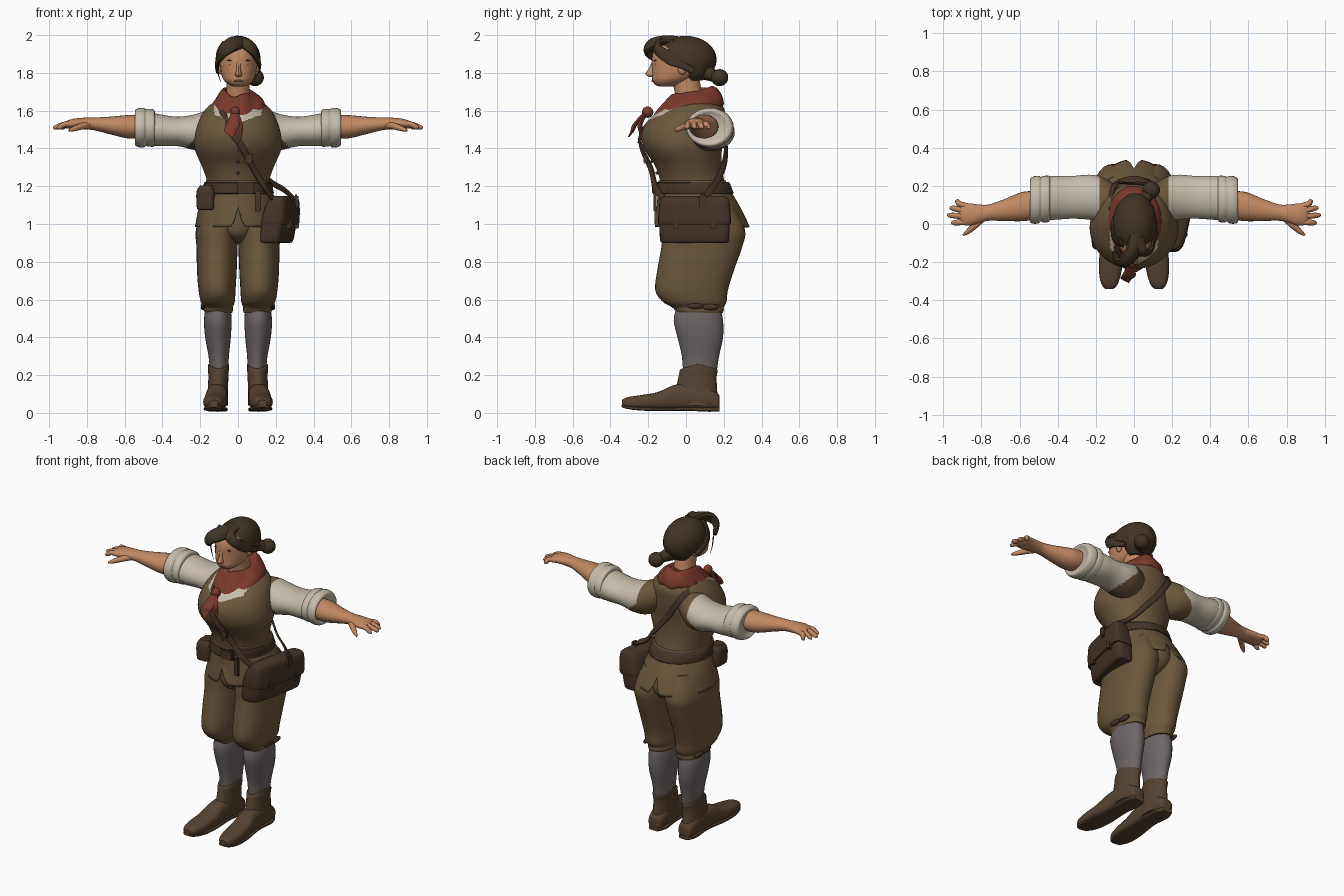
import bpy, bmesh, math
from mathutils import Vector

COLOURS = {
    "skin": (.54, .25, .125), "hair": (.053, .034, .018), "olive_cloth": (.15, .094, .043),
    "shirt_linen": (.56, .5, .4), "red_cloth": (.2, .042, .024), "stocking_grey": (.155, .132, .132),
    "boot_leather": (.094, .057, .032), "dark_leather": (.06, .035, .021), "lip": (.36, .14, .08)}
MATS = {}
for k, c in COLOURS.items():
    MATS[k] = bpy.data.materials.new(k)
    MATS[k].diffuse_color = (*c, 1)


def smooth_rows(rows, steps):
    """Catmull-Rom interpolation of rows of numbers."""
    out = []
    for i in range(len(rows) - 1):
        p = [rows[max(0, min(len(rows) - 1, i + d))] for d in (-1, 0, 1, 2)]
        for s in range(steps):
            t = s / steps
            out.append([.5 * (2 * b + (c - a) * t + (2 * a - 5 * b + 4 * c - d) * t * t
                              + (3 * b - a - 3 * c + d) * t ** 3) for a, b, c, d in zip(*p)])
    return out + [list(rows[-1])]


def skin_rings(name, rings, mats, rule=None, flip=1, caps=True):
    """Bridge rings of points into a closed surface."""
    bm = bmesh.new()
    vs = [[bm.verts.new((p[0] * flip, p[1], p[2])) for p in r] for r in rings]
    n = len(rings[0])
    for a, b in zip(vs, vs[1:]):
        for i in range(n):
            bm.faces.new((a[i], a[(i + 1) % n], b[(i + 1) % n], b[i]))
    if caps:
        bm.faces.new(vs[0])
        bm.faces.new(vs[-1])
    bmesh.ops.recalc_face_normals(bm, faces=bm.faces)
    if rule:
        for f in bm.faces:
            f.material_index = rule(f.calc_center_median())
    return finish(name, bm, mats)


def finish(name, bm, mats):
    me = bpy.data.meshes.new(name)
    bm.to_mesh(me)
    bm.free()
    for m in mats.split():
        me.materials.append(MATS[m])
    ob = bpy.data.objects.new(name, me)
    bpy.context.collection.objects.link(ob)
    return ob


def sup(a, e):
    c, s = math.cos(a), math.sin(a)
    return math.copysign(abs(c) ** (2 / e), c), math.copysign(abs(s) ** (2 / e), s)


def loft(name, axis, rows, mats, n=32, e=2, steps=4, rule=None, flip=1, warp=None, caps=True):
    """Rows are (position on axis, centre a, centre b, radius a, radius b)."""
    rings = []
    for t, a, b, ra, rb in smooth_rows(rows, steps):
        ring = []
        for i in range(n):
            c, s = sup(2 * math.pi * i / n, e)
            u, v = a + max(ra, .001) * c, b + max(rb, .001) * s
            p = {"z": (u, v, t), "x": (t, u, v), "y": (u, t, v)}[axis]
            ring.append(warp(*p) if warp else p)
        rings.append(ring)
    return skin_rings(name, rings, mats, rule, flip, caps)


def span(rows):
    """Turn (z, centre x, front y, back y, radius x) into loft rows."""
    return [(z, x, (f + b) / 2, rx, (b - f) / 2) for z, x, f, b, rx in rows]


def sweep(name, rows, mats, n=10, e=2, steps=5, flip=1):
    """Tube or strap along (x, y, z, half width, half thickness), facing out from the body axis."""
    rows = smooth_rows(rows, steps)
    pts = [Vector(r[:3]) for r in rows]
    rings = []
    for i, r in enumerate(rows):
        tan = (pts[min(i + 1, len(pts) - 1)] - pts[max(i - 1, 0)]).normalized()
        out = Vector((pts[i].x, pts[i].y - .03, .08))
        side = tan.cross(out).normalized()
        out = side.cross(tan)
        rings.append([pts[i] + side * c * r[3] + out * s * r[4]
                      for c, s in (sup(2 * math.pi * (j + .5) / n, e) for j in range(n))])
    return skin_rings(name, rings, mats, flip=flip)


def blob(name, loc, size, mats, seg=20, cut=None):
    bm = bmesh.new()
    bmesh.ops.create_uvsphere(bm, u_segments=seg, v_segments=seg * 2 // 3, radius=1)
    for v in bm.verts:
        v.co = Vector([l + s * c for l, s, c in zip(loc, size, v.co)])
    if cut:
        g = bmesh.ops.bisect_plane(bm, geom=bm.verts[:] + bm.edges[:] + bm.faces[:], plane_co=cut[0],
                                   plane_no=cut[1], clear_inner=True)
        bmesh.ops.edgeloop_fill(bm, edges=[x for x in g["geom_cut"] if isinstance(x, bmesh.types.BMEdge)])
    return finish(name, bm, mats)


def box(name, loc, size, mats, bevel=.006):
    bm = bmesh.new()
    bmesh.ops.create_cube(bm, size=2)
    for v in bm.verts:
        v.co = Vector([l + s * c for l, s, c in zip(loc, size, v.co)])
    bmesh.ops.bevel(bm, geom=bm.edges[:], offset=bevel, segments=2, affect="EDGES")
    return finish(name, bm, mats)


# Vest with the shirt showing in the V neck
loft("vest", "z", span([(1.18, 0, -.135, .215, .165), (1.24, 0, -.14, .2, .168), (1.31, 0, -.165, .19, .193),
     (1.4, 0, -.222, .19, .23), (1.48, 0, -.235, .2, .226), (1.55, 0, -.2, .205, .205), (1.6, 0, -.14, .205, .178),
     (1.64, 0, -.09, .18, .135), (1.67, 0, -.06, .12, .07)]), "olive_cloth shirt_linen", n=96, steps=12,
     rule=lambda c: int(c.y < 0 and abs(c.x) < .125 and c.z > 1.535 + abs(c.x) * .35))


# Skirt of the vest with front and back notches
def notch(x, y, z):
    w = max(0, 1 - abs(x) / .03) * min(1, max(0, (1.09 - z) / .1))
    return x, y - (.05 * w if y > 0 else 0), z + .1 * w


skirt = loft("vest_skirt", "z", span([(1.23, 0, -.145, .21, .168), (1.17, 0, -.15, .24, .18), (1.09, 0, -.155, .287, .207),
             (.985, 0, -.168, .34, .228)]), "olive_cloth", n=72, warp=notch, caps=False)
skirt.modifiers.new("cloth", "SOLIDIFY").thickness = .008
loft("belt", "z", span([(1.16, 0, -.162, .25, .188), (1.165, 0, -.166, .252, .19), (1.218, 0, -.158, .232, .18),
     (1.223, 0, -.15, .225, .174)]), "dark_leather", n=48, steps=1)
box("belt_buckle", (.04, -.168, 1.19), (.045, .012, .032), "dark_leather")
box("belt_tongue", (.105, -.163, 1.12), (.016, .008, .055), "dark_leather", .004)
for i in range(4):
    blob("button", (0, -.155 - .028 * min(i, 2.6), 1.27 + i * .06), (.008, .008, .008), "dark_leather", 10)

# Neck, head and face
loft("neck", "z", [(1.6, 0, .03, .075, .08), (1.7, 0, .012, .062, .072), (1.8, 0, -.01, .062, .075)], "skin")
loft("head", "z", span([(1.727, .003, -.14, -.06, .024), (1.737, .003, -.163, -.03, .05),
     (1.76, .003, -.178, .02, .077), (1.79, .003, -.18, .06, .09), (1.83, .003, -.18, .085, .097),
     (1.88, .003, -.18, .095, .099), (1.93, .003, -.162, .09, .09), (1.965, .003, -.1, .06, .055)]), "skin")
loft("nose", "z", [(1.777, .003, -.18, .008, .01), (1.786, .003, -.184, .018, .024), (1.797, .003, -.184, .017, .031),
     (1.825, .003, -.176, .011, .02), (1.86, .003, -.17, .012, .011)], "skin", n=12)
blob("mouth", (.003, -.174, 1.757), (.024, .009, .006), "lip", 12)
for s in (1, -1):
    blob("ear", (.003 + s * .095, -.02, 1.82), (.013, .022, .03), "skin", 12)
    blob("eye", (.003 + s * .037, -.161, 1.845), (.013, .006, .004), "dark_leather", 12)
    blob("eyebrow", (.003 + s * .04, -.162, 1.866), (.021, .009, .004), "hair", 12)

# Hair: cap, swept fringe, side locks and low bun
blob("hair_cap", (.004, -.003, 1.87), (.116, .165, .126), "hair", 32, ((0, 0, 1.85), (0, .5, 1)))
sweep("fringe", [(.02, -.05, 1.965, .045, .028), (0, -.13, 1.962, .045, .03), (-.04, -.19, 1.945, .042, .026),
      (-.08, -.195, 1.91, .032, .02), (-.103, -.15, 1.865, .016, .012)], "hair")
sweep("side_lock", [(.02, -.07, 1.975, .035, .018), (.035, -.14, 1.96, .035, .018), (.08, -.145, 1.92, .03, .016),
      (.103, -.08, 1.875, .035, .014), (.108, -.02, 1.845, .025, .012), (.1, .04, 1.81, .02, .01)], "hair")
sweep("side_lock", [(-.06, -.1, 1.95, .035, .015), (-.1, -.08, 1.89, .035, .014), (-.108, -.02, 1.845, .025, .012),
      (-.1, .04, 1.81, .02, .01)], "hair")
sweep("loose_strand", [(-.1, -.14, 1.86, .004, .004), (-.105, -.12, 1.8, .003, .003), (-.09, -.12, 1.75, .001, .001)], "hair", 6)
loft("hair_nape", "z", [(1.76, .01, .045, .05, .04), (1.8, .01, .055, .085, .07), (1.85, .005, .06, .105, .085)], "hair")
sweep("hair_tail", [(.01, .08, 1.82, .055, .055), (.05, .125, 1.795, .038, .038), (.08, .16, 1.78, .03, .03)], "hair")
blob("hair_bun", (.09, .178, 1.775), (.047, .046, .045), "hair")

# Neckerchief: sloping collar, knot and two tails
loft("neckerchief", "z", span([(1.595, 0, -.13, .165, .115), (1.603, 0, -.17, .197, .143), (1.635, 0, -.168, .197, .14),
     (1.68, 0, -.115, .175, .105), (1.705, 0, -.08, .145, .078), (1.69, 0, -.06, .12, .06)]), "red_cloth", n=40,
     warp=lambda x, y, z: (x, y, z + (.34 if y < 0 else .13) * y + .008 * math.sin(x * 60)))
blob("neckerchief_knot", (-.015, -.203, 1.592), (.027, .03, .03), "red_cloth")
for x, y, z in ((-.04, -.305, 1.46), (-.012, -.255, 1.43)):
    loft("neckerchief_tail", "z", [(1.6, -.015, -.205, .012, .014), (1.53, (x - .012) / 2, y / 2 - .115, .036, .014),
         (z + .03, x, y + .02, .03, .01), (z, x + .012, y, .004, .004)], "red_cloth", n=14, e=1.6)

for s in (1, -1):
    # Sleeve with the vest armhole, rolled cuff, forearm
    loft("sleeve", "x", [(.08, .1, 1.52, .09, .09), (.16, .125, 1.496, .118, .106), (.23, .14, 1.486, .118, .094),
         (.32, .14, 1.49, .112, .078), (.42, .137, 1.497, .115, .085), (.5, .13, 1.51, .112, .09)],
         "olive_cloth shirt_linen", flip=s, steps=10, n=56,
         rule=lambda c: int(abs(c.x) > .18 + max(0, 1.5 - c.z) * 1.0))
    loft("rolled_cuff", "x", [(.44, .135, 1.505, .1, .08), (.445, .132, 1.508, .12, .098), (.475, .13, 1.51, .122, .1),
         (.487, .13, 1.51, .117, .097), (.5, .128, 1.51, .125, .105), (.53, .125, 1.51, .123, .102),
         (.545, .122, 1.51, .11, .09), (.535, .12, 1.51, .08, .07)], "shirt_linen", flip=s)
    loft("forearm", "x", [(.48, .1, 1.52, .07, .06), (.58, .092, 1.515, .077, .062), (.68, .073, 1.522, .057, .046),
         (.76, .06, 1.53, .043, .034), (.81, .054, 1.532, .048, .031), (.86, .05, 1.532, .058, .027),
         (.9, .052, 1.527, .056, .022), (.915, .053, 1.523, .044, .014)], "skin", flip=s, n=24)
    for y0, x1, y1 in ((.092, .937, .118), (.066, .965, .084), (.038, .977, .046), (.012, .957, .006)):
        sweep("finger", [(.87, y0, 1.53, .016, .016), (.915, (y0 + y1) / 2, 1.528, .016, .015),
              (x1 - .012, y1, 1.512, .013, .012), (x1, y1, 1.505, .005, .005)], "skin", 10, flip=s)
    sweep("thumb", [(.78, .045, 1.525, .02, .02), (.825, 0, 1.518, .018, .018), (.865, -.035, 1.505, .014, .014),
          (.895, -.058, 1.495, .006, .006)], "skin", 10, flip=s)

    # Breeches gathered below the knee, with a side bow
    loft("breeches_leg", "z", span([(.53, .103, -.05, .195, .072), (.545, .103, -.06, .2, .077), (.56, .103, -.075, .2, .076),
         (.59, .107, -.125, .215, .09), (.65, .111, -.163, .222, .098), (.75, .112, -.153, .252, .105),
         (.88, .111, -.13, .298, .109), (.97, .11, -.125, .312, .113), (1.1, .095, -.11, .25, .09)]),
         "olive_cloth", flip=s, e=2.2)
    for y, dz in ((.05, .006), (.13, 0)):
        blob("breeches_bow", (s * .183, y, .56 + dz), (.014, .045, .017), "dark_leather", 12)

    # Stocking
    loft("stocking", "z", span([(.56, .105, -.05, .18, .066), (.49, .107, -.065, .196, .073), (.4, .106, -.045, .196, .068),
         (.3, .102, -.022, .175, .054), (.2, .1, -.015, .16, .047)]), "stocking_grey", flip=s)

    # Boot: shaft dipping front and back, foot and sole
    loft("boot_shaft", "z", span([(.04, .108, -.06, .17, .056), (.12, .106, -.055, .165, .054), (.19, .104, -.04, .162, .053),
         (.245, .103, -.032, .168, .056), (.25, .103, -.02, .155, .045)]), "boot_leather", flip=s,
         warp=lambda x, y, z: (x, y, z + (.01 - .03 * abs(y - .065) / .1) * max(0, (z - .19) / .06)))
    loft("boot_foot", "y", [(.178, .108, .055, .03, .03), (.165, .108, .06, .045, .045), (.1, .108, .08, .054, .065),
         (0, .11, .085, .055, .07), (-.07, .113, .08, .058, .065), (-.15, .118, .063, .062, .047),
         (-.24, .124, .056, .06, .038), (-.31, .128, .053, .045, .03), (-.34, .129, .052, .022, .016)],
         "boot_leather", flip=s, e=2.5)
    loft("boot_sole", "y", [(.178, .108, .02, .035, .012), (.12, .108, .018, .054, .012), (0, .11, .02, .048, .009),
         (-.15, .118, .019, .06, .009), (-.25, .124, .022, .057, .009), (-.32, .128, .031, .04, .008),
         (-.341, .129, .037, .018, .006)], "boot_leather", flip=s, e=4, n=20)

# Seat joining the breeches
loft("breeches_seat", "z", span([(.9, 0, -.04, .2, .06), (.94, 0, -.105, .265, .1), (1.0, 0, -.12, .285, .15),
     (1.12, 0, -.12, .25, .16)]), "olive_cloth")

# Shoulder strap, front and back runs
FLAT = (.018, .006)
sweep("strap_front", [(*p, *FLAT) for p in ((-.13, .08, 1.635), (-.09, -.12, 1.595), (-.03, -.234, 1.49),
      (.02, -.238, 1.41), (.085, -.185, 1.29), (.145, -.16, 1.19), (.205, -.1, 1.11))], "dark_leather", 8, 5)
sweep("strap_back", [(*p, *FLAT) for p in ((-.13, .08, 1.635), (-.1, .205, 1.575), (-.02, .212, 1.45),
      (.08, .205, 1.33), (.165, .165, 1.23), (.245, .13, 1.18), (.3, .1, 1.13))], "dark_leather", 8, 5)
box("strap_buckle", (.055, -.215, 1.345), (.022, .01, .025), "dark_leather")


# Satchel with flap and fasteners, turned to follow the hip
def hip(x, y, z):
    return x + .22 * (y - .06), y, z


loft("satchel", "z", [(.9, .205, .045, .045, .165), (.915, .207, .045, .062, .182), (1.02, .222, .045, .064, .185),
     (1.12, .24, .045, .05, .175), (1.14, .242, .045, .036, .165)], "dark_leather", n=40, e=5, warp=hip)
loft("satchel_flap", "z", [(1.0, .225, .045, .06, .178), (1.003, .226, .045, .073, .192), (1.08, .237, .045, .065, .189),
     (1.13, .246, .045, .051, .181), (1.147, .248, .045, .032, .165)], "dark_leather", n=40, e=5, warp=hip)
for y in (-.055, .145):
    box("satchel_fastener", hip(.293, y, 1.005), (.012, .014, .028), "dark_leather", .004)
box("satchel_tab", (.307, .09, 1.12), (.012, .02, .035), "dark_leather")

# Belt pouch
loft("belt_pouch", "z", [(1.075, -.172, -.075, .035, .045), (1.085, -.172, -.075, .046, .056), (1.15, -.172, -.075, .046, .055),
     (1.195, -.17, -.075, .036, .045)], "dark_leather", n=28, e=4)
loft("pouch_flap", "z", [(1.14, -.172, -.075, .05, .06), (1.18, -.171, -.075, .046, .056), (1.205, -.17, -.075, .03, .04)],
     "dark_leather", n=28, e=4)

bpy.ops.object.select_all(action="SELECT")
bpy.context.view_layer.objects.active = bpy.context.scene.objects[0]
bpy.ops.object.shade_smooth_by_angle(angle=math.radians(40))
